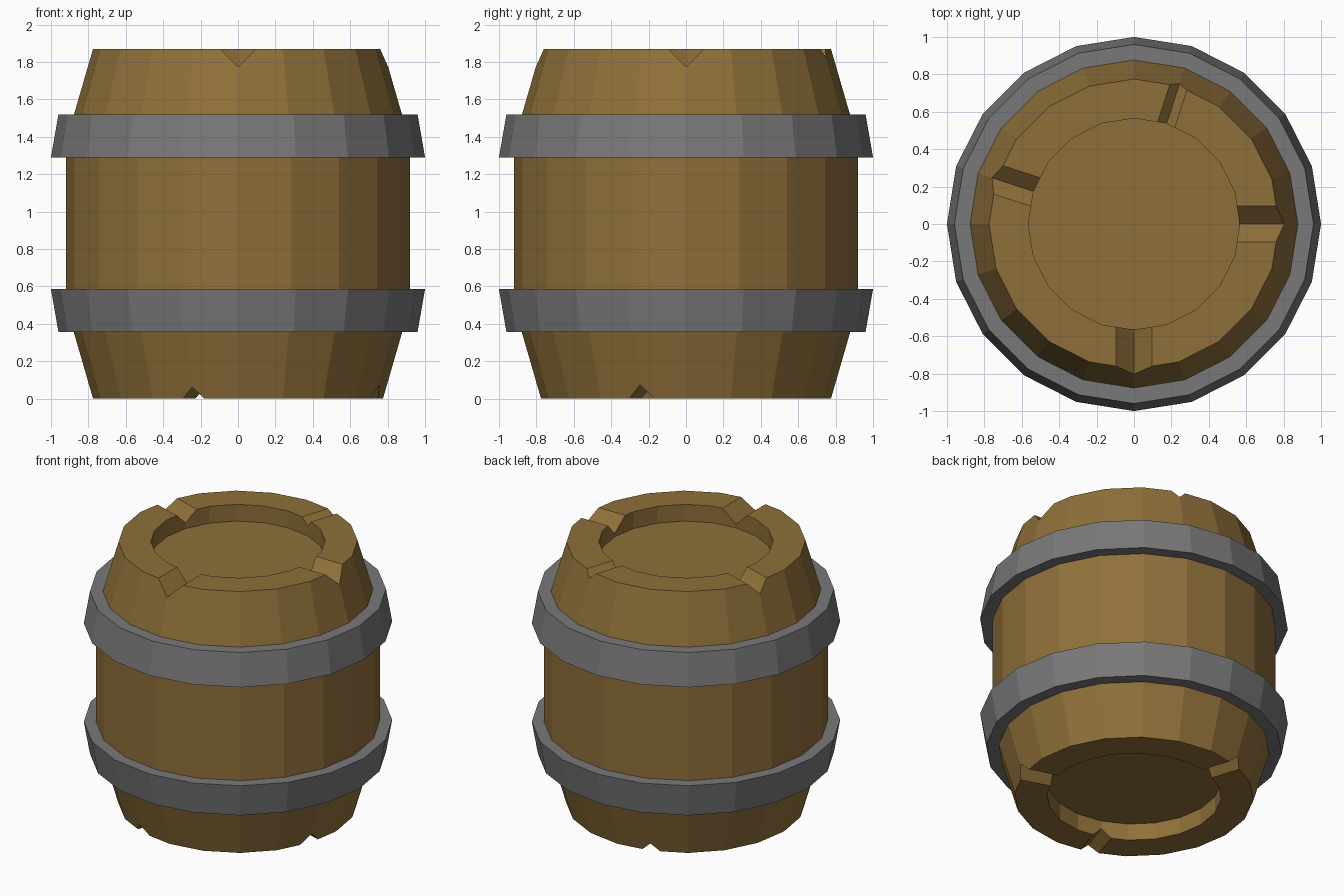
import bpy, bmesh, math
from mathutils import Matrix

if "Cube" in bpy.data.objects:
    bpy.data.objects.remove(bpy.data.objects["Cube"])

SIDES = 20
HEIGHT = 1.87


def material(name, rgb):
    m = bpy.data.materials.new(name)
    m.diffuse_color = (*rgb, 1.0)
    m.use_nodes = True
    m.node_tree.nodes["Principled BSDF"].inputs["Base Color"].default_value = m.diffuse_color
    return m


def finish(bm, name, mat=None):
    bmesh.ops.recalc_face_normals(bm, faces=bm.faces)
    me = bpy.data.meshes.new(name)
    bm.to_mesh(me)
    bm.free()
    ob = bpy.data.objects.new(name, me)
    bpy.context.collection.objects.link(ob)
    if mat:
        me.materials.append(mat)
    return ob


def lathe(name, profile, mat, closed):
    """Spin (radius, z) points; either join the ends or cap them."""
    bm = bmesh.new()
    rings = []
    for r, z in profile:
        rings.append([bm.verts.new((r * math.cos(math.tau * i / SIDES),
                                    r * math.sin(math.tau * i / SIDES), z))
                      for i in range(SIDES)])
    pairs = list(zip(rings, rings[1:]))
    if closed:
        pairs.append((rings[-1], rings[0]))
    else:
        bm.faces.new(rings[0])
        bm.faces.new(rings[-1])
    for a, b in pairs:
        for i in range(SIDES):
            j = (i + 1) % SIDES
            bm.faces.new((a[i], a[j], b[j], b[i]))
    return finish(bm, name, mat)


def add_notch(bm, angle, depth, z, up):
    """V-shaped prism lying along the radius, opening upward or downward."""
    rot = Matrix.Rotation(math.radians(angle), 3, 'Z')
    over = 0.05
    w = depth + over
    ends = []
    for r in (0.42, 1.0):
        pts = [(r, 0, z - up * depth), (r, w, z + up * over), (r, -w, z + up * over)]
        ends.append([bm.verts.new(rot @ Matrix.Translation(p).translation) for p in pts])
    a, b = ends
    bm.faces.new(a)
    bm.faces.new(b)
    for i in range(3):
        j = (i + 1) % 3
        bm.faces.new((a[i], a[j], b[j], b[i]))


wood = material("brown wood", (0.275, 0.162, 0.042))
iron = material("grey iron", (0.19, 0.19, 0.19))

# Barrel body with a recessed lid at each end
body = lathe("barrel_body", [
    (0.565, 0.12), (0.565, 0.0), (0.775, 0.0), (0.92, 0.50),
    (0.92, HEIGHT - 0.50), (0.775, HEIGHT), (0.565, HEIGHT), (0.565, HEIGHT - 0.12),
], wood, False)

# Chipped notches in the top and bottom rims
bm = bmesh.new()
for angle, depth in ((0, 0.097), (270, 0.097), (72, 0.048), (162, 0.08)):
    add_notch(bm, angle, depth, HEIGHT, 1)
for angle, depth in ((252, 0.062), (342, 0.073), (108, 0.06)):
    add_notch(bm, angle, depth, 0.0, -1)
cutter = finish(bm, "notch_cutter")
cutter.hide_render = True

mod = body.modifiers.new("notches", 'BOOLEAN')
mod.operation = 'DIFFERENCE'
mod.solver = 'EXACT'
mod.object = cutter
bpy.context.view_layer.objects.active = body
bpy.ops.object.modifier_apply(modifier=mod.name)
bpy.data.objects.remove(cutter)

# Iron hoops, widest towards the middle of the barrel
for name, z_wide, z_narrow in (("upper_hoop", 1.29, 1.52), ("lower_hoop", 0.585, 0.355)):
    lathe(name, [(1.0, z_wide), (0.96, z_narrow), (0.86, z_narrow), (0.90, z_wide)],
          iron, True)
